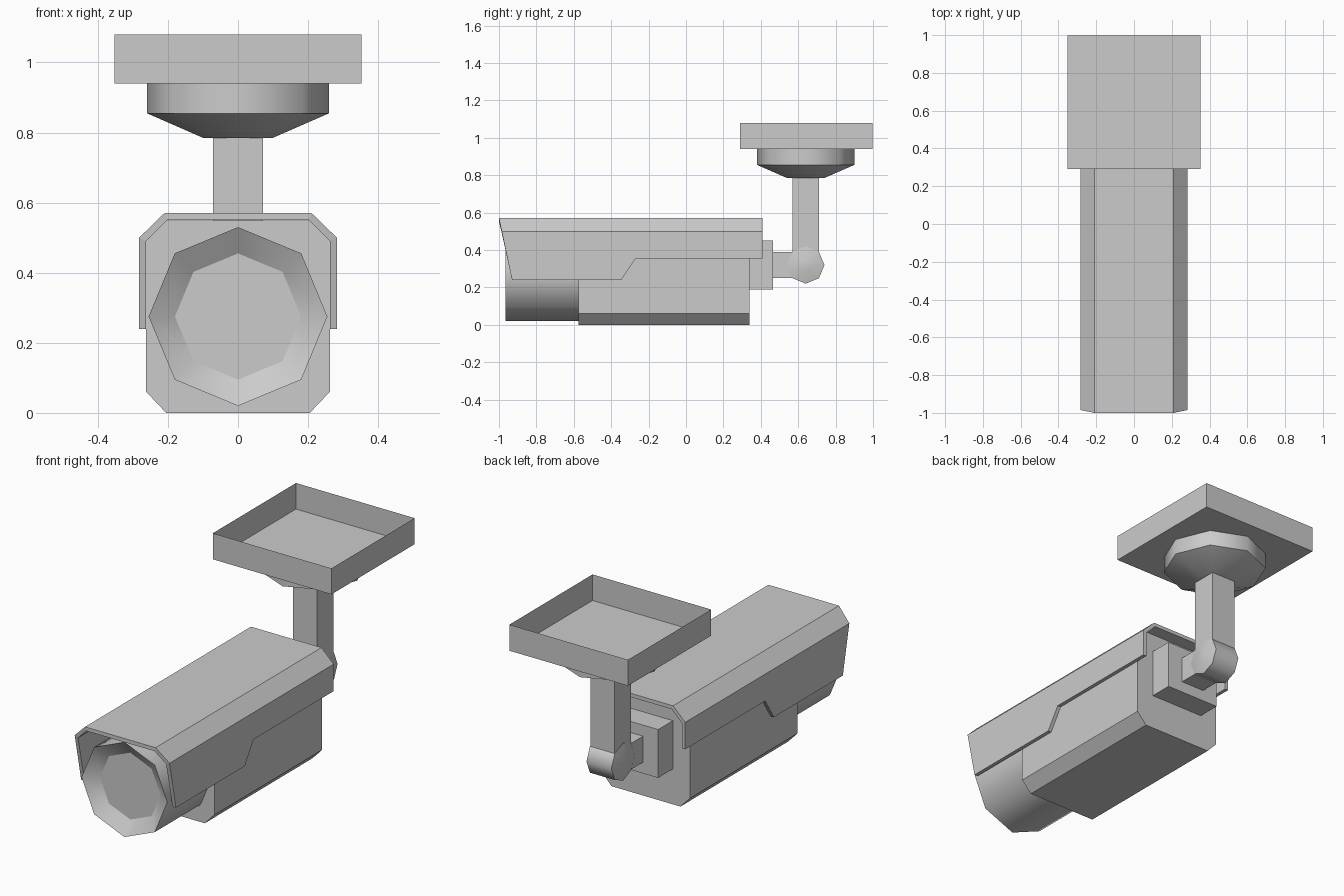
import bpy, bmesh, math
from mathutils import Matrix, Vector

if "Cube" in bpy.data.objects:
    bpy.data.objects.remove(bpy.data.objects["Cube"])

grey = bpy.data.materials.new("light_grey")
GREY = (0.6, 0.6, 0.6, 1)
grey.use_nodes = True
grey.diffuse_color = GREY
grey.node_tree.nodes["Principled BSDF"].inputs["Base Color"].default_value = GREY


def finish(name, bm, smooth=False):
    bmesh.ops.recalc_face_normals(bm, faces=bm.faces)
    mesh = bpy.data.meshes.new(name)
    bm.to_mesh(mesh)
    bm.free()
    mesh.materials.append(grey)
    ob = bpy.data.objects.new(name, mesh)
    bpy.context.collection.objects.link(ob)
    if smooth:
        bpy.ops.object.select_all(action="DESELECT")
        ob.select_set(True)
        bpy.context.view_layer.objects.active = ob
        bpy.ops.object.shade_smooth_by_angle(angle=math.radians(50))
    return ob


def box(name, x, y0, y1, z0, z1, open_top=False):
    """Box centred on x = 0, optionally without its lid."""
    bm = bmesh.new()
    bmesh.ops.create_cube(bm, size=1)
    for v in bm.verts:
        v.co = (v.co.x * 2 * x, y0 if v.co.y < 0 else y1, z0 if v.co.z < 0 else z1)
    if open_top:
        lid = max(bm.faces, key=lambda f: f.calc_center_median().z)
        bmesh.ops.delete(bm, geom=[lid], context="FACES_ONLY")
    return finish(name, bm)


def lathe(name, profile, centre, axis, caps=(True, True), sides=8):
    """Turn (radius, distance) points about an axis, with a corner pointing up or sideways."""
    bm = bmesh.new()
    turn = Vector((0, 0, 1)).rotation_difference(Vector(axis)).to_matrix().to_4x4()
    place = Matrix.Translation(centre) @ turn
    rings = []
    for r, d in profile:
        angles = [math.tau * i / sides for i in range(sides)]
        rings.append([bm.verts.new(place @ Vector((r * math.cos(a), r * math.sin(a), d)))
                      for a in angles])
    for a, b in zip(rings, rings[1:]):
        for i in range(sides):
            j = (i + 1) % sides
            bm.faces.new((a[i], a[j], b[j], b[i]))
    for ring, cap in zip((rings[0], rings[-1]), caps):
        if cap:
            bm.faces.new(ring)
    return finish(name, bm, True)


# Main housing: chamfered section drawn from front to back
half = [(0.205, 0), (0.262, 0.06), (0.262, 0.49), (0.205, 0.549)]
section = half + [(-x, z) for x, z in reversed(half)]
bm = bmesh.new()
face = bm.faces.new([bm.verts.new((x, -0.575, z)) for x, z in section])
ext = bmesh.ops.extrude_face_region(bm, geom=[face], use_keep_orig=True)
bmesh.ops.translate(bm, vec=(0, 0.915, 0),
                    verts=[v for v in ext["geom"] if isinstance(v, bmesh.types.BMVert)])
finish("housing", bm)

# Sun hood: folded sheet with stepped sides and a raked front edge
BACK = 0.41
side = [(-0.985, 0.5), (BACK, 0.5), (BACK, 0.355), (-0.27, 0.355), (-0.345, 0.24), (-0.93, 0.24)]
bm = bmesh.new()
tops = []
for s in (1, -1):
    top = [bm.verts.new((0.21 * s, y, 0.57)) for y in (-1, BACK)]
    wall = [bm.verts.new((0.282 * s, y, z)) for y, z in side]
    bm.faces.new(wall)
    bm.faces.new((top[0], top[1], wall[1], wall[0]))
    tops.append(top)
bm.faces.new((tops[0][0], tops[0][1], tops[1][1], tops[1][0]))
hood = finish("sun_hood", bm)
sheet = hood.modifiers.new("thickness", "SOLIDIFY")
sheet.thickness = 0.02
sheet.offset = -1
sheet.use_even_offset = True

# Lens barrel with a funnel mouth, and the lens set into it
lens_centre = (0, 0, 0.275)
lathe("lens_barrel", [(0.255, 0.575), (0.255, 0.965), (0.18, 0.915)],
      lens_centre, (0, -1, 0), caps=(True, False))
lathe("lens", [(0.18, 0.88), (0.18, 0.915)], lens_centre, (0, -1, 0))

# Rear bracket and pivot
box("rear_plate", 0.16, 0.34, 0.465, 0.19, 0.45)
box("rear_arm", 0.07, 0.465, 0.62, 0.25, 0.39)
lathe("pivot_joint", [(0.03, -0.09), (0.1, -0.074), (0.1, 0.074), (0.03, 0.09)],
      (0, 0.64, 0.32), (1, 0, 0))

# Hanging post and ceiling mount
box("post", 0.072, 0.57, 0.71, 0.33, 0.79)
lathe("mount_collar", [(0.1, 0.785), (0.26, 0.855), (0.26, 0.94)], (0, 0.64, 0), (0, 0, 1))
box("ceiling_tray", 0.353, 0.29, 0.997, 0.94, 1.08, open_top=True)
